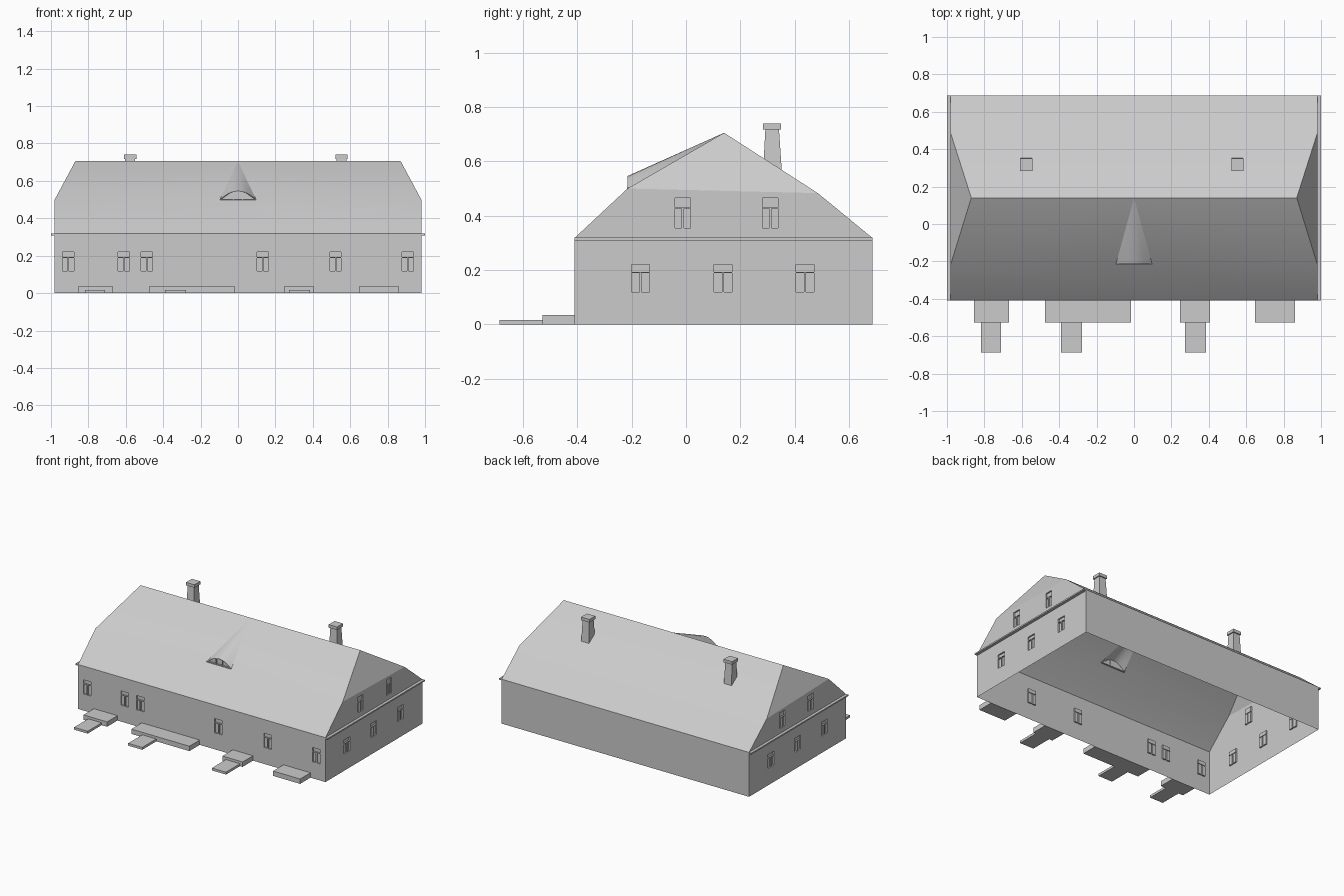
import bpy, bmesh
from mathutils import Vector as V

if "Cube" in bpy.data.objects:
    bpy.data.objects.remove(bpy.data.objects["Cube"])

X, YF, YB, EAVE = 0.98, -0.41, 0.686, 0.318      # wall half width, front, back, eave height
KF, KB, RIDGE = (-0.215, 0.5), (0.485, 0.483), (0.14, 0.705)   # roof profile points (y, z)
RX = 0.87                                         # ridge half length


def face(bm, pts, out):
    f = bm.faces.new([bm.verts.new(p) for p in pts])
    f.normal_update()
    if f.normal.dot(V(out)) < 0:
        f.normal_flip()


def finish(bm, name, smooth=None):
    bmesh.ops.remove_doubles(bm, verts=bm.verts, dist=1e-5)
    me = bpy.data.meshes.new(name)
    bm.to_mesh(me)
    bm.free()
    ob = bpy.data.objects.new(name, me)
    bpy.context.collection.objects.link(ob)
    if smooth:
        bpy.ops.object.select_all(action='DESELECT')
        ob.select_set(True)
        bpy.context.view_layer.objects.active = ob
        bpy.ops.object.shade_smooth_by_angle(angle=smooth)
    return ob


def box(name, x0, x1, y0, y1, z0, z1):
    bm = bmesh.new()
    bmesh.ops.create_cube(bm, size=1)
    for v in bm.verts:
        v.co = (x1 if v.co.x > 0 else x0, y1 if v.co.y > 0 else y0, z1 if v.co.z > 0 else z0)
    return finish(bm, name)


def window(c, w, z0, zm, z1):
    # two casements and a transom light
    h, g = w / 2, 0.004
    return [(c - h, c - g, z0, zm - g), (c + g, c + h, z0, zm - g), (c - h, c + h, zm, z1)]


def wall(bm, U, N, origin, u0, u1, z0, z1, holes, depth=0.01):
    # flat wall with recessed panes
    U, N, O, Z = V(U), V(N), V(origin), V((0, 0, 1))
    p = lambda u, z, d=0: O + U * u + Z * z - N * d
    us = sorted({u0, u1, *(e for h in holes for e in h[:2])})
    zs = sorted({z0, z1, *(e for h in holes for e in h[2:])})
    for a, b in zip(us, us[1:]):
        for c, d in zip(zs, zs[1:]):
            m, n = (a + b) / 2, (c + d) / 2
            if not any(h[0] < m < h[1] and h[2] < n < h[3] for h in holes):
                face(bm, [p(a, c), p(b, c), p(b, d), p(a, d)], N)
    for a, b, c, d in holes:
        ring = [(a, c), (b, c), (b, d), (a, d)]
        face(bm, [p(*r, depth) for r in ring], N)
        mid = p((a + b) / 2, (c + d) / 2)
        for q, r in zip(ring, ring[1:] + ring[:1]):
            face(bm, [p(*q), p(*r), p(*r, depth), p(*q, depth)], mid - (p(*q) + p(*r)) / 2)


# Front and back walls
bm = bmesh.new()
holes = [h for c in (-0.908, -0.611, -0.488, 0.132, 0.522, 0.907)
         for h in window(c, 0.06, 0.118, 0.193, 0.22)]
wall(bm, (1, 0, 0), (0, -1, 0), (0, YF, 0), -X, X, 0, EAVE, holes)
wall(bm, (1, 0, 0), (0, 1, 0), (0, YB, 0), -X, X, 0, EAVE, [])
finish(bm, "long_walls")

# Gable walls: rectangular storey, upper rectangle with windows, side triangles
for s, side in ((1, "right"), (-1, "left")):
    bm = bmesh.new()
    N = (s, 0, 0)
    low = [h for c in (-0.167, 0.136, 0.438) for h in window(c, 0.066, 0.12, 0.193, 0.22)]
    wall(bm, (0, 1, 0), N, (s * X, 0, 0), YF, YB, 0, EAVE, low)
    up = [h for c in (-0.012, 0.31) for h in window(c, 0.058, 0.355, 0.43, 0.466)]
    wall(bm, (0, 1, 0), N, (s * X, 0, 0), KF[0], KB[0], EAVE, KB[1], up)
    x = s * X
    face(bm, [(x, YF, EAVE), (x, KF[0], EAVE), (x, *KF)], N)
    face(bm, [(x, YB, EAVE), (x, KB[0], EAVE), (x, *KB)], N)
    face(bm, [(x, KF[0], KB[1]), (x, *KB), (x, *KF)], N)
    finish(bm, side + "_gable")
    # ledge at eave height
    box(side + "_gable_ledge", min(x, x + s * 0.02), max(x, x + s * 0.02), YF, YB, 0.309, 0.319)

# Half-hipped roof, open below the dormer
DW = 0.097
bm = bmesh.new()
F, B = (0, -1, 1), (0, 1, 1)
face(bm, [(-X, YF, EAVE), (X, YF, EAVE), (X, *KF), (DW, *KF), (-DW, *KF), (-X, *KF)], F)
for s in (1, -1):
    face(bm, [(s * X, *KF), (s * DW, *KF), (0, *RIDGE), (s * RX, *RIDGE)], F)
    face(bm, [(s * X, *KF), (s * X, *KB), (s * RX, *RIDGE)], (s, 0, 0.5))
face(bm, [(-X, *KB), (X, *KB), (RX, *RIDGE), (0, *RIDGE), (-RX, *RIDGE)], B)
face(bm, [(-X, YB, EAVE), (X, YB, EAVE), (X, *KB), (-X, *KB)], B)
finish(bm, "roof", 0.3)

# Eyebrow dormer: arched front running back to a point on the ridge
half = [(DW, 0.5), (0.075, 0.516), (0.05, 0.533), (0.025, 0.543)]
arc = half + [(0, 0.546)] + [(-x, z) for x, z in reversed(half)]
bm = bmesh.new()
for (a, c), (b, d) in zip(arc, arc[1:]):
    face(bm, [(a, KF[0], c), (b, KF[0], d), (0, *RIDGE)], (a + b, 0, 1))
finish(bm, "dormer_roof", 0.5)
bm = bmesh.new()
face(bm, [(x * 0.95, KF[0] + 0.008, z) for x, z in arc], (0, -1, 0))
finish(bm, "dormer_front")
for i, x in enumerate((-0.025, 0.025)):
    box(f"dormer_post_{i}", x - 0.003, x + 0.003, KF[0], KF[0] + 0.01, 0.5, 0.54)
box("dormer_sill", -DW, DW, KF[0] - 0.002, KF[0] + 0.01, 0.497, 0.504)

# Chimneys: slightly flared shaft with a cap
for i, x in enumerate((-0.577, 0.553)):
    ob = box(f"chimney_{i}", x - 0.026, x + 0.026, 0.292, 0.342, 0.555, 0.718)
    for v in ob.data.vertices:
        if v.co.z < 0.6:
            v.co.x = x + (v.co.x - x) * 1.2
            v.co.y = 0.318 + (v.co.y - 0.317) * 1.4
    box(f"chimney_cap_{i}", x - 0.033, x + 0.033, 0.284, 0.35, 0.718, 0.74)

# Entrance platforms and the lower steps before them
for i, (a, b) in enumerate(((-0.855, -0.668), (-0.476, -0.016), (0.246, 0.406), (0.647, 0.861))):
    box(f"platform_{i}", a, b, -0.527, YF, 0, 0.035)
for i, (a, b) in enumerate(((-0.818, -0.711), (-0.39, -0.278), (0.273, 0.385))):
    box(f"step_{i}", a, b, -0.686, -0.527, 0, 0.017)
